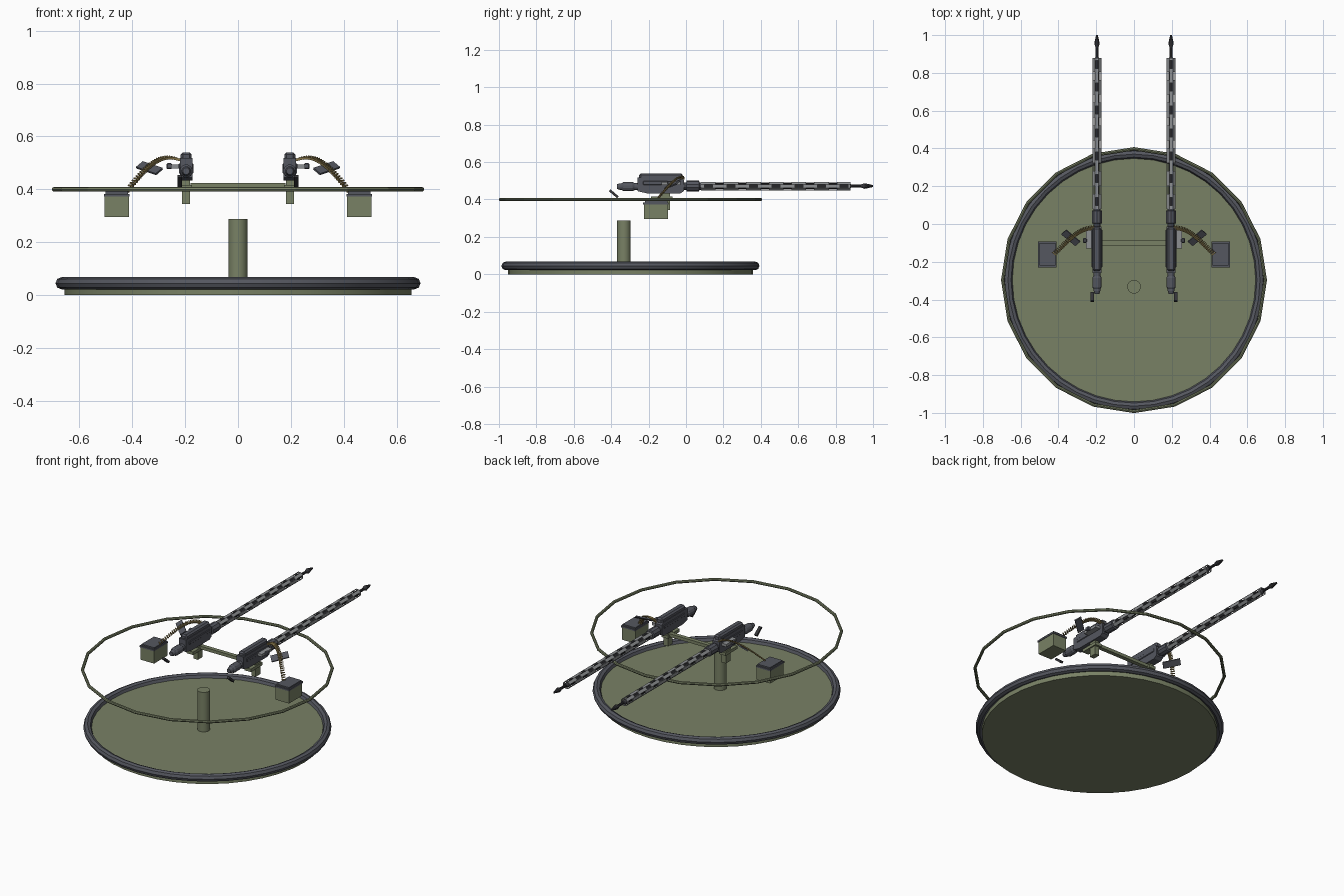
import bpy, bmesh, math
from mathutils import Vector, Matrix

if "Cube" in bpy.data.objects:
    bpy.data.objects.remove(bpy.data.objects["Cube"])


def mat(name, c):
    m = bpy.data.materials.new(name)
    m.diffuse_color = (*c, 1)
    m.use_nodes = True
    m.node_tree.nodes["Principled BSDF"].inputs["Base Color"].default_value = m.diffuse_color
    return m


GREEN = mat("olive", (0.19, 0.22, 0.13))
DARK = mat("gunmetal", (0.09, 0.095, 0.115))
BLACK = mat("black_steel", (0.035, 0.035, 0.04))
GREY = mat("jacket_steel", (0.27, 0.28, 0.29))
BRASS = mat("brass", (0.28, 0.21, 0.08))
CY = -0.297   # turret ring centre
GX, GZ = 0.196, 0.472   # gun axis


def finish(name, bm, m, smooth=None):
    bmesh.ops.recalc_face_normals(bm, faces=bm.faces)
    me = bpy.data.meshes.new(name)
    bm.to_mesh(me)
    bm.free()
    ob = bpy.data.objects.new(name, me)
    bpy.context.collection.objects.link(ob)
    me.materials.append(m)
    if smooth:
        bpy.ops.object.select_all(action='DESELECT')
        ob.select_set(True)
        bpy.context.view_layer.objects.active = ob
        bpy.ops.object.shade_smooth_by_angle(angle=math.radians(smooth))
    return ob


def lathe(name, prof, origin, axis, n, m, closed=False, smooth=None):
    """Spin (radius, height) pairs about the y or z axis."""
    bm = bmesh.new()
    rings = []
    for r, h in prof:
        ring = []
        for i in range(n):
            a = 2 * math.pi * (i + (0.5 if axis == 'Y' else 0)) / n
            c, s = r * math.cos(a), r * math.sin(a)
            ring.append(bm.verts.new(Vector(origin) + Vector((c, h, s) if axis == 'Y' else (c, s, h))))
        rings.append(ring)
    pairs = list(zip(rings, rings[1:]))
    if closed:
        pairs.append((rings[-1], rings[0]))
    else:
        bm.faces.new(rings[0])
        bm.faces.new(rings[-1])
    for a, b in pairs:
        for i in range(n):
            j = (i + 1) % n
            bm.faces.new((a[i], a[j], b[j], b[i]))
    return finish(name, bm, m, smooth)


def ring(name, R, r, z, n, k, m, smooth=None):
    prof = [(R + r * math.cos(2 * math.pi * i / k), z + r * math.sin(2 * math.pi * i / k)) for i in range(k)]
    return lathe(name, prof, (0, CY, 0), 'Z', n, m, True, smooth)


def box(name, lo, hi, m, bevel=0, rot=None):
    lo, hi = Vector(lo), Vector(hi)
    bm = bmesh.new()
    bmesh.ops.create_cube(bm, size=1)
    bmesh.ops.scale(bm, vec=hi - lo, verts=bm.verts)
    if bevel:
        bmesh.ops.bevel(bm, geom=bm.edges[:], offset=bevel, segments=1, affect='EDGES')
    if rot:
        bmesh.ops.transform(bm, matrix=rot.to_4x4(), verts=bm.verts)
    bmesh.ops.translate(bm, vec=(lo + hi) / 2, verts=bm.verts)
    return finish(name, bm, m)


def extrude_x(name, prof, x0, x1, m):
    """Extrude a (y, z) outline along x."""
    bm = bmesh.new()
    a = [bm.verts.new((x0, y, z)) for y, z in prof]
    f = bm.faces.new(a)
    r = bmesh.ops.extrude_face_region(bm, geom=[f])
    bmesh.ops.translate(bm, vec=(x1 - x0, 0, 0), verts=[v for v in r['geom'] if isinstance(v, bmesh.types.BMVert)])
    return finish(name, bm, m)


# Turret floor, rim, hand ring and pedestal
lathe("floor_disc", [(0.655, 0), (0.655, 0.045)], (0, CY, 0), 'Z', 40, GREEN, smooth=30)
ring("floor_rim", 0.667, 0.023, 0.045, 40, 8, DARK, 30)
ring("upper_ring", 0.695, 0.009, 0.40, 20, 8, GREEN)
lathe("pedestal", [(0.036, 0.04), (0.036, 0.287)], (0, -0.332, 0), 'Z', 24, GREEN, smooth=40)
box("cross_bar", (-0.18, -0.113, 0.405), (0.18, -0.088, 0.424), GREEN)


def barrel_jacket(name, x):
    """Octagonal tube with staggered cooling slots."""
    bm = bmesh.new()
    n, ys = 8, [0.08]
    for _ in range(13):
        ys += [ys[-1] + 0.018, ys[-1] + 0.0605]
    ys.append(ys[-1] + 0.012)
    rings = [[bm.verts.new((x + 0.0245 * math.cos((i + .5) * math.pi / 4), y,
                            GZ + 0.0245 * math.sin((i + .5) * math.pi / 4))) for i in range(n)] for y in ys]
    for k, (a, b) in enumerate(zip(rings, rings[1:])):
        for i in range(n):
            if k % 2 and (k // 2 + i) % 2:
                continue
            j = (i + 1) % n
            bm.faces.new((a[i], a[j], b[j], b[i]))
    ob = finish(name, bm, GREY)
    s = ob.modifiers.new("wall", 'SOLIDIFY')
    s.thickness = 0.004
    s.offset = -1
    return ob


def bezier(p, t):
    return sum((Vector(q) * math.comb(3, i) * t**i * (1 - t)**(3 - i) for i, q in enumerate(p)), Vector())


for side, s in (("left", -1), ("right", 1)):
    x = s * GX

    def nm(part):
        return side + "_" + part

    def sbox(part, lo, hi, *a, **k):
        xs = sorted((s * lo[0], s * hi[0]))
        return box(nm(part), (xs[0], *lo[1:]), (xs[1], *hi[1:]), *a, **k)

    # Receiver, top cover and rear buffer
    extrude_x(nm("receiver"), [(-0.26, 0.445), (-0.21, 0.433), (-0.03, 0.433), (-0.012, 0.445),
                               (-0.012, 0.505), (-0.025, 0.518), (-0.26, 0.518)], x - 0.024, x + 0.024, DARK)
    sbox("top_cover", (GX - 0.021, -0.25, 0.505), (GX + 0.021, -0.018, 0.54), DARK, 0.009)
    sbox("side_rail", (GX - 0.028, -0.23, 0.478), (GX + 0.028, -0.03, 0.498), DARK, 0.003)
    lathe(nm("rear_buffer"), [(0.013, -0.37), (0.018, -0.355), (0.018, -0.345), (0.025, -0.335), (0.025, -0.285),
                              (0.02, -0.275), (0.02, -0.255)], (x, 0, GZ - 0.003), 'Y', 12, DARK)
    # Barrel group
    lathe(nm("barrel_collar"), [(0.02, -0.015), (0.02, 0.003), (0.029, 0.004), (0.029, 0.07), (0.02, 0.072),
                                (0.02, 0.085)], (x, 0, GZ), 'Y', 10, DARK)
    barrel_jacket(nm("barrel_jacket"), x)
    lathe(nm("barrel"), [(0.015, 0.08), (0.015, 0.875), (0.008, 0.885), (0.008, 0.935), (0.015, 0.955),
                         (0.012, 0.97), (0.005, 1.0)], (x, 0, GZ), 'Y', 10, BLACK)
    # Rear grip, feed tray and cocking knob
    sbox("rear_grip", (GX + 0.015, -0.415, 0.424), (GX + 0.033, -0.357, 0.437), BLACK,
         rot=Matrix.Rotation(math.radians(-40), 3, 'X'))
    sbox("feed_tray", (GX + 0.02, -0.13, 0.478), (0.253, -0.03, 0.494), GREY)
    sbox("cocking_knob", (0.25, -0.10, 0.476), (0.27, -0.075, 0.5), DARK, 0.004)
    # Cradle
    sbox("cradle_plate", (GX - 0.022, -0.187, 0.398), (GX + 0.022, -0.073, 0.416), GREEN)
    sbox("cradle_post", (GX - 0.015, -0.13, 0.345), (GX + 0.015, -0.085, 0.436), GREEN)
    # Ammunition box and lid
    sbox("ammo_box", (0.412, -0.225, 0.296), (0.504, -0.097, 0.373), GREEN)
    sbox("ammo_lid", (0.41, -0.229, 0.373), (0.507, -0.093, 0.383), DARK)
    sbox("ammo_lid_ridge", (0.415, -0.22, 0.383), (0.5, -0.10, 0.391), DARK)

    # Ammunition belt of small rounds hanging along a curve
    path = [(s * 0.215, -0.02, 0.51), (s * 0.30, -0.02, 0.55), (s * 0.35, -0.09, 0.48), (s * 0.43, -0.165, 0.385)]
    bm = bmesh.new()
    N = 30
    for i in range(N):
        t = i / (N - 1)
        p = bezier(path, t)
        d = (bezier(path, t + 0.01) - bezier(path, t - 0.01)).normalized()
        w = Vector((s * 0.065, 0.07, 0.033)).normalized()
        w = (w - d * w.dot(d)).normalized()
        q = w.to_track_quat('Z', 'Y').to_matrix().to_4x4()
        bmesh.ops.create_cone(bm, cap_ends=True, segments=6, radius1=0.006, radius2=0.003, depth=0.024,
                              matrix=Matrix.Translation(p) @ q)
        if i == 16:
            plate_p, plate_d, plate_w = p, d, w
    finish(nm("ammo_belt"), bm, BRASS)
    # Belt guide plate across the belt
    R = Matrix((plate_d, plate_w, plate_d.cross(plate_w))).transposed()
    h = Vector((0.02, 0.05, 0.004))
    box(nm("belt_guide"), plate_p - h + Vector((0, 0, -0.01)), plate_p + h + Vector((0, 0, -0.01)), DARK, rot=R)
